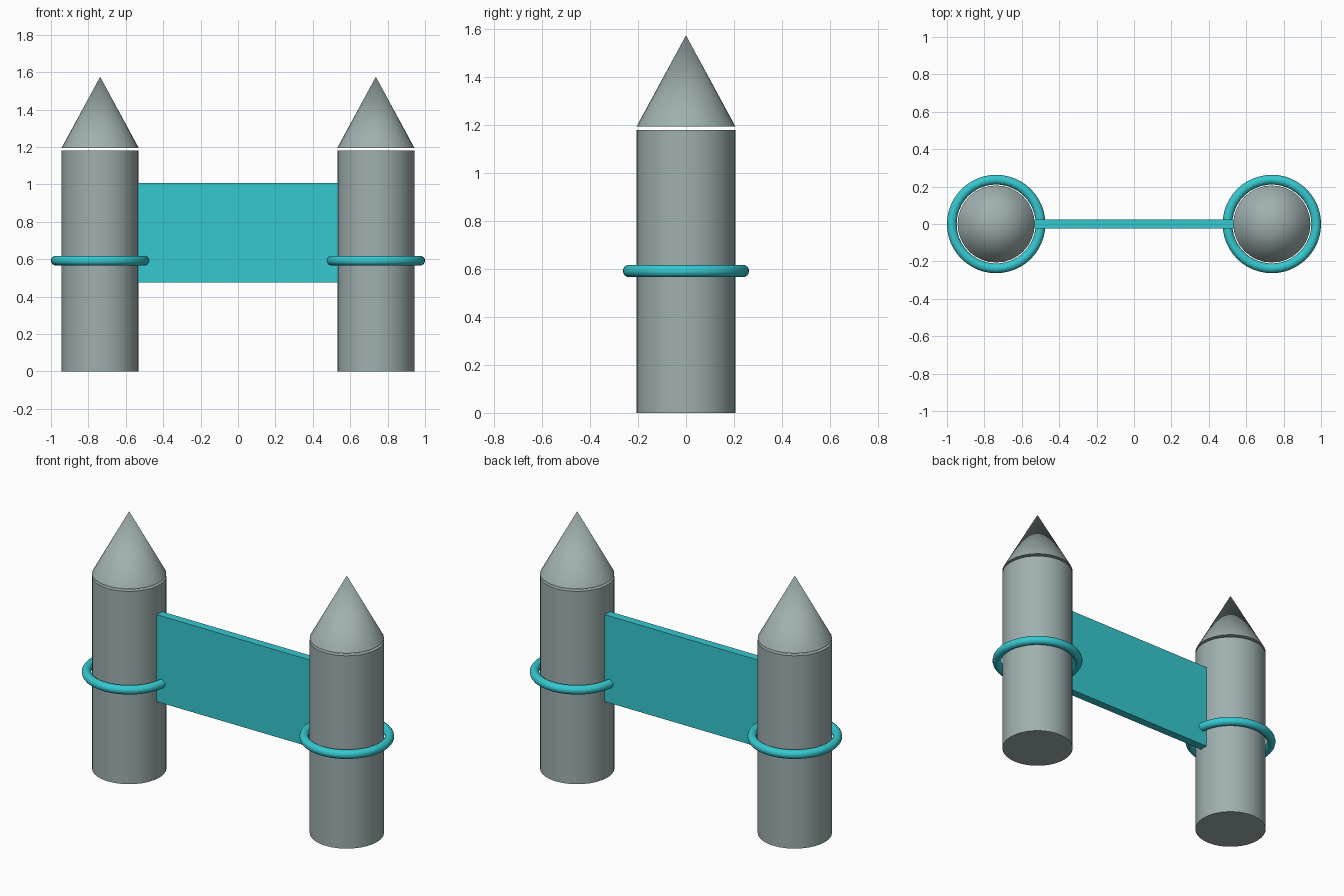
import bpy, math

if "Cube" in bpy.data.objects:
    bpy.data.objects.remove(bpy.data.objects["Cube"])

TOWER_X, TOWER_R = 0.737, 0.206


def material(name, rgb):
    m = bpy.data.materials.new(name)
    m.diffuse_color = (*rgb, 1)
    m.use_nodes = True
    m.node_tree.nodes["Principled BSDF"].inputs["Base Color"].default_value = m.diffuse_color
    return m


grey = material("tower grey", (0.35, 0.43, 0.43))
teal = material("bright teal", (0.035, 0.58, 0.63))


def finish(name, mat, smooth=True):
    ob = bpy.context.object
    ob.name = name
    ob.data.materials.append(mat)
    if smooth:
        bpy.ops.object.shade_smooth_by_angle(angle=math.radians(40))
    return ob


# Two matching towers
for side, label in ((-1, "left"), (1, "right")):
    x = side * TOWER_X
    # round shaft
    bpy.ops.mesh.primitive_cylinder_add(vertices=32, radius=TOWER_R, depth=1.18,
                                        location=(x, 0, 0.59))
    finish(label + "_tower", grey)
    # pointed roof, with a thin gap above the shaft
    bpy.ops.mesh.primitive_cone_add(vertices=32, radius1=TOWER_R, radius2=0, depth=0.38,
                                    location=(x, 0, 1.195 + 0.19))
    finish(label + "_roof", grey)
    # loose ring around the shaft
    bpy.ops.mesh.primitive_torus_add(major_segments=48, minor_segments=16,
                                     major_radius=0.237, minor_radius=0.026,
                                     location=(x, 0, 0.592))
    finish(label + "_ring", teal)

# Flat panel spanning the towers
bpy.ops.mesh.primitive_cube_add(size=1, location=(0, 0, 0.74))
panel = finish("panel", teal, smooth=False)
panel.scale = (1.072, 0.05, 0.532)
